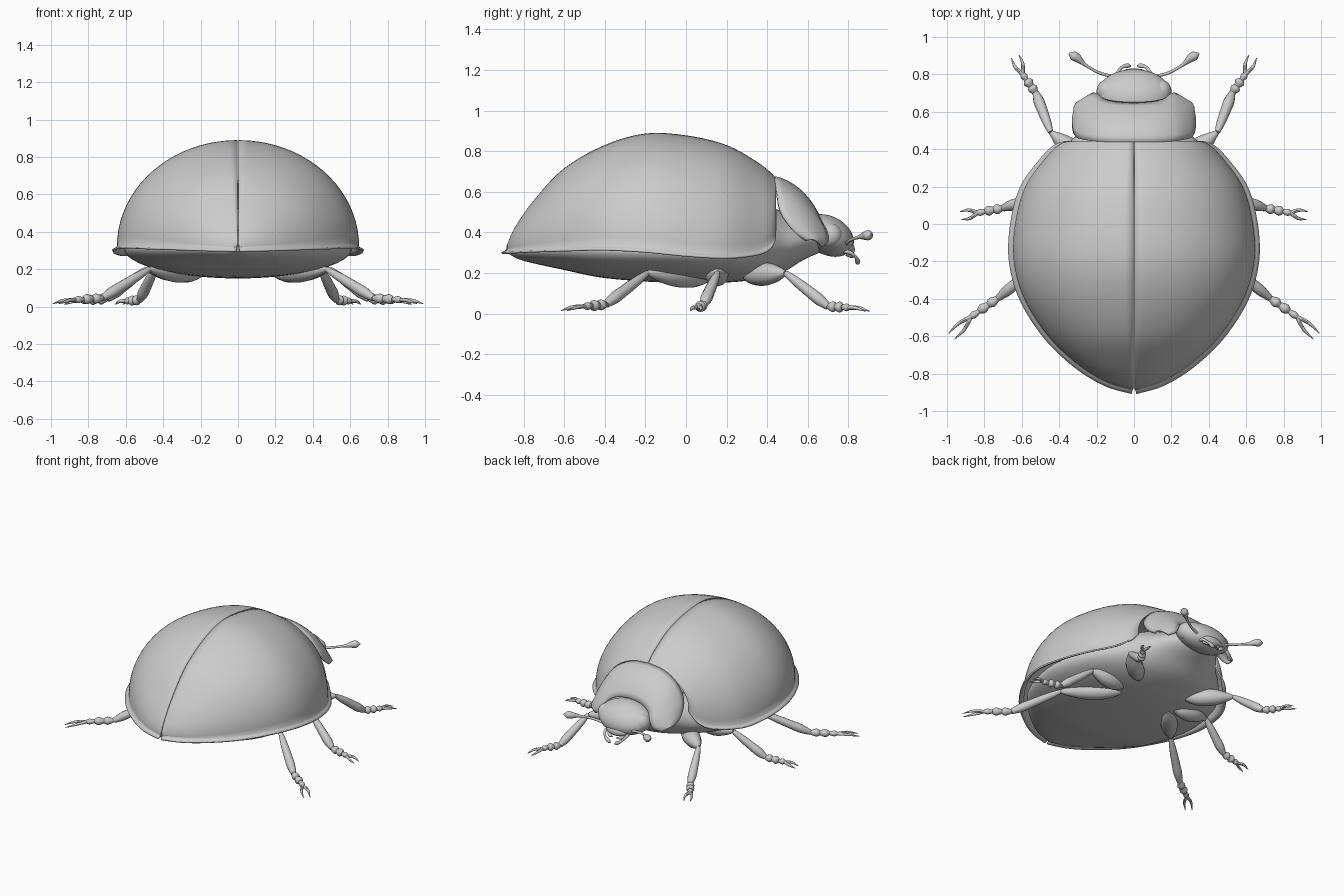
import bpy, bmesh, math
from mathutils import Vector, Matrix

if "Cube" in bpy.data.objects:
    bpy.data.objects.remove(bpy.data.objects["Cube"])


def spline(keys, n):
    """Catmull-Rom through tuples of any size, n steps per span."""
    k = [tuple(2 * a - b for a, b in zip(keys[0], keys[1]))] + list(keys)
    k.append(tuple(2 * a - b for a, b in zip(keys[-1], keys[-2])))
    out = []
    for i in range(1, len(k) - 2):
        for s in range(n):
            t = s / n
            out.append(tuple(0.5 * (2 * b + (c - a) * t + (2 * a - 5 * b + 4 * c - d) * t * t
                                    + (3 * b - a - 3 * c + d) * t ** 3)
                             for a, b, c, d in zip(*k[i - 1:i + 3])))
    return out + [tuple(keys[-1])]


def loft(bm, rows, closed=False):
    """Skin rows of points; closed rows become capped tubes."""
    vs = [[bm.verts.new(p) for p in r] for r in rows]
    n = len(rows[0])
    for a, b in zip(vs, vs[1:]):
        for i in range(n if closed else n - 1):
            j = (i + 1) % n
            bm.faces.new((a[i], a[j], b[j], b[i]))
    if closed:
        bm.faces.new(vs[0])
        bm.faces.new(vs[-1])


def tube(bm, keys, n=4, seg=12):
    """Smooth round tube through (x, y, z, radius) keys."""
    pts = spline(keys, n)
    rows = []
    for i, p in enumerate(pts):
        a, b = pts[max(i - 1, 0)], pts[min(i + 1, len(pts) - 1)]
        d = (Vector(b[:3]) - Vector(a[:3])).normalized()
        u = d.cross(Vector((0, 0, 1))).normalized()
        v = d.cross(u)
        r = max(p[3], 0.001)
        rows.append([Vector(p[:3]) + r * (u * math.cos(t) + v * math.sin(t))
                     for t in (2 * math.pi * k / seg for k in range(seg))])
    loft(bm, rows, True)


def ball(bm, loc, scale, tilt=0):
    m = Matrix.Translation(loc) @ Matrix.Rotation(tilt, 4, 'X') @ Matrix.Diagonal((*scale, 1))
    bmesh.ops.create_uvsphere(bm, u_segments=32, v_segments=20, radius=1, matrix=m)


def finish(name, bm, mirror=True, thick=0, merge=0):
    if merge:
        bmesh.ops.remove_doubles(bm, verts=bm.verts, dist=merge)
    bmesh.ops.recalc_face_normals(bm, faces=bm.faces)
    me = bpy.data.meshes.new(name)
    bm.to_mesh(me)
    bm.free()
    ob = bpy.data.objects.new(name, me)
    bpy.context.collection.objects.link(ob)
    if thick:
        s = ob.modifiers.new("thickness", 'SOLIDIFY')
        s.thickness, s.offset = thick, 0
    if mirror:
        ob.modifiers.new("mirror", 'MIRROR').use_mirror_merge = False
    bpy.ops.object.select_all(action='DESELECT')
    ob.select_set(True)
    bpy.context.view_layer.objects.active = ob
    bpy.ops.object.shade_smooth_by_angle(angle=math.radians(45))
    return ob


# Wing cases: half dome lofted front to tail (y, width, top, rim), with flared rim
sec = spline([(.44, .33, .665, .43), (.425, .39, .68, .36), (.36, .46, .735, .315),
              (.2, .575, .825, .295), (0, .63, .873, .305), (-.2, .637, .882, .325),
              (-.4, .58, .825, .335), (-.6, .45, .71, .33), (-.75, .29, .55, .325),
              (-.84, .14, .42, .32), (-.88, .003, .33, .318)], 5)
rows = []
for i, (y, w, top, rim) in enumerate(sec):
    a, b = sec[max(i - 1, 0)], sec[min(i + 1, len(sec) - 1)]
    nrm = Vector((a[0] - b[0], b[1] - a[1])).normalized()
    row = [(.002 + w * math.sin(t), y, rim + (top - rim) * math.cos(t))
           for t in (math.pi / 2 * k / 20 for k in range(21))]
    f = min(1, i / 6)
    for off, dz in ((.01, -.012), (.028, -.02)):
        row.append((.002 + max(w, 0) + nrm.x * off * f, y + min(nrm.y, 0.3) * off * f, rim + dz))
    rows.append(row)
bm = bmesh.new()
loft(bm, rows)
finish("wing_cases", bm, thick=.01, merge=.0005)

# Belly and thorax: rings of (y, half width, centre z, depth below, height above)
bm = bmesh.new()
rows = []
for y, w, zc, dn, up in spline([(-.875, .02, .31, .015, .01), (-.8, .19, .31, .05, .03),
                                (-.6, .42, .315, .1, .06), (-.4, .55, .315, .14, .08),
                                (-.1, .61, .31, .157, .1), (.2, .54, .3, .147, .12),
                                (.38, .41, .32, .145, .2), (.48, .3, .34, .135, .16),
                                (.58, .22, .36, .095, .09), (.68, .12, .37, .06, .05)], 4):
    ring = []
    for k in range(48):
        c, s = math.cos(math.tau * k / 48), math.sin(math.tau * k / 48)
        ring.append((w * c, y, zc + (up * s if s > 0 else -dn * abs(s) ** 1.0)))
    rows.append(ring)
loft(bm, rows, True)
finish("belly", bm, mirror=False)

# Pronotum: shield between a back edge and a notched front edge
back = spline([(0, .437, .67), (.12, .437, .655), (.23, .445, .6), (.305, .465, .5),
               (.325, .53, .405), (.31, .59, .36)], 5)
front = spline([(0, .645, .495), (.09, .65, .485), (.16, .665, .45), (.195, .692, .4),
                (.222, .695, .355), (.26, .665, .33)], 5)
half = []
for p, q in zip(back, front):
    p, q = Vector(p), Vector(q)
    out = Vector((p.x + q.x, .22, .5 - .5 * p.x)).normalized()
    half.append([p.lerp(q, t / 8) + out * .032 * math.sin(math.pi * t / 8) ** .8 for t in range(9)])
mir = [[Vector((-p.x, p.y, p.z)) for p in r] for r in half[:0:-1]]
bm = bmesh.new()
loft(bm, mir + half)
finish("pronotum", bm, mirror=False, thick=.014)

# Head with snout plate
bm = bmesh.new()
ball(bm, (0, .7, .385), (.195, .135, .095), math.radians(-28))
ball(bm, (0, .79, .325), (.085, .045, .035), math.radians(-35))
finish("head", bm, mirror=False)

# Eyes
bm = bmesh.new()
ball(bm, (.145, .71, .385), (.055, .06, .06))
finish("eyes", bm)

# Antennae with clubs
bm = bmesh.new()
tube(bm, [(.08, .78, .33, .012), (.12, .79, .345, .009), (.19, .81, .362, .008),
          (.26, .85, .376, .009), (.30, .885, .384, .022), (.325, .9, .387, .024),
          (.348, .912, .39, .004)])
finish("antennae", bm)

# Mouth palps and jaws
bm = bmesh.new()
tube(bm, [(.08, .77, .31, .011), (.085, .81, .3, .01), (.065, .838, .275, .008),
          (.035, .846, .255, .013), (.018, .845, .245, .004)])
tube(bm, [(.06, .79, .3, .015), (.045, .815, .285, .012), (.015, .825, .28, .003)])
finish("mouthparts", bm)


# Legs: thick thigh, shin, beaded foot and two claws
def leg(name, hip, knee, ankle, toe, tip):
    hip, knee, ankle, toe, tip = map(Vector, (hip, knee, ankle, toe, tip))
    bm = bmesh.new()

    def limb(a, b, radii, n=4):
        m = len(radii) - 1
        tube(bm, [(*a.lerp(b, i / m), r) for i, r in enumerate(radii)], n)

    limb(hip, knee, (.02, .046, .056, .057, .05, .034, .012))
    limb(knee, ankle, (.014, .022, .026, .028, .029, .018))
    for i, r in enumerate((.027, .027, .019)):
        limb(ankle.lerp(toe, i / 3), ankle.lerp(toe, (i + 1.15) / 3), (r * .5, r * .8, r, r * .55), 3)
    d = tip - toe
    side = Vector((-d.y, d.x, 0)).normalized()
    for s in (-1, 1):
        mid = toe.lerp(tip, .5) + side * s * .022 + Vector((0, 0, .006))
        tube(bm, [(*toe, .011), (*mid, .009), (*(tip + side * s * .022), .002)], 4, 8)
    finish(name, bm)


leg("front_legs", (.2, .29, .19), (.445, .49, .2), (.525, .7, .035), (.595, .8, .03), (.635, .895, .012))
leg("middle_legs", (.22, .15, .185), (.49, .155, .2), (.7, .085, .04), (.835, .06, .032), (.925, .045, .012))
leg("hind_legs", (.2, .11, .175), (.475, -.19, .2), (.725, -.395, .045), (.87, -.495, .036), (.975, -.6, .015))
